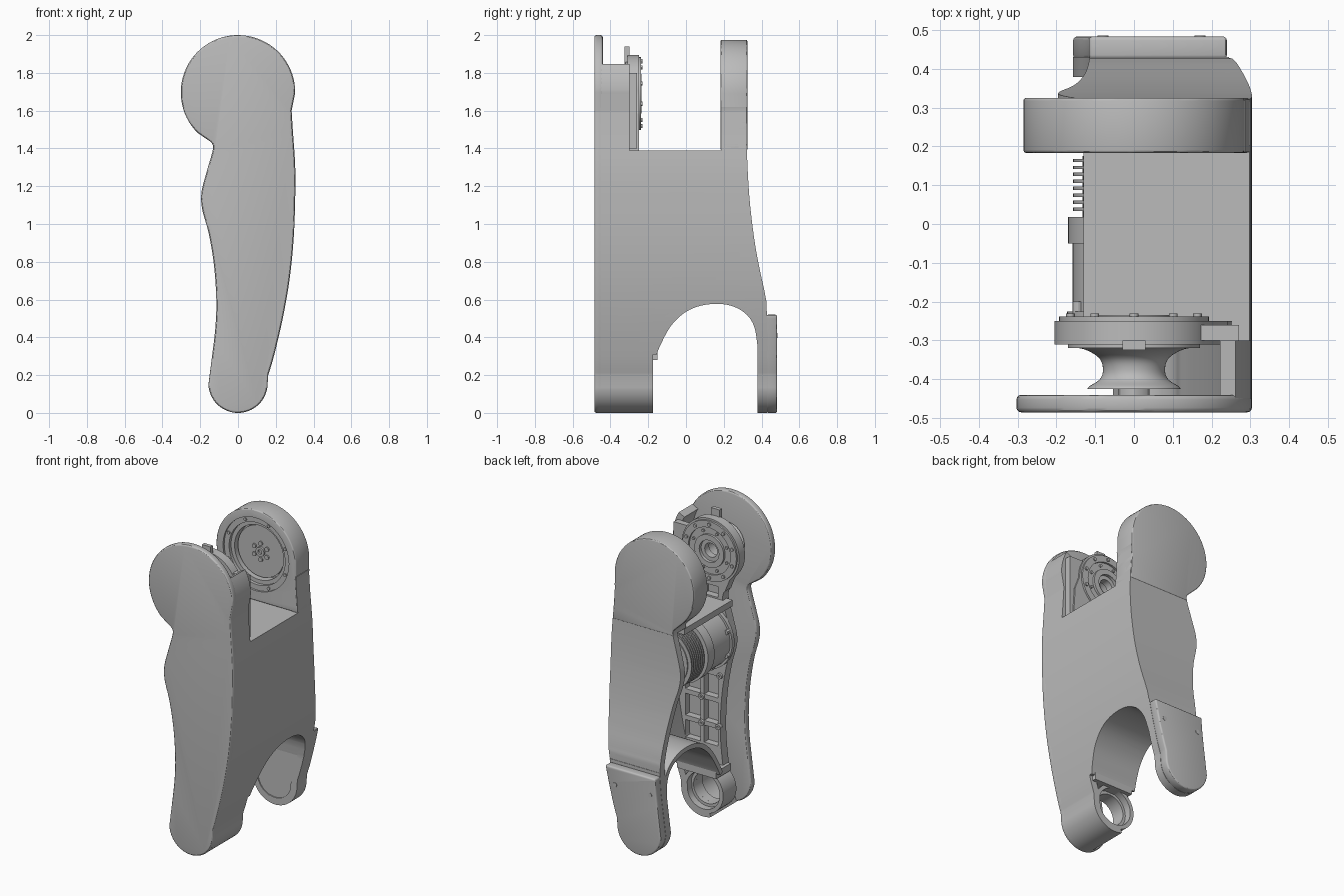
import bpy, bmesh
from math import sin, cos, radians, pi, hypot
from mathutils import Vector

if "Cube" in bpy.data.objects:
    bpy.data.objects.remove(bpy.data.objects["Cube"])

grey = bpy.data.materials.new("light_grey")
grey.use_nodes = True
grey.diffuse_color = (0.5, 0.5, 0.5, 1)
grey.node_tree.nodes["Principled BSDF"].inputs["Base Color"].default_value = grey.diffuse_color
parts = []


# ---- helpers ----
def finish(name, bm):
    bmesh.ops.recalc_face_normals(bm, faces=bm.faces)
    mesh = bpy.data.meshes.new(name)
    bm.to_mesh(mesh)
    bm.free()
    mesh.materials.append(grey)
    ob = bpy.data.objects.new(name, mesh)
    bpy.context.scene.collection.objects.link(ob)
    parts.append(ob)
    return ob


def prism(name, pts, lo, hi, axis="y"):
    bm = bmesh.new()
    place = (lambda a, b, t: (a, t, b)) if axis == "y" else (lambda a, b, t: (t, a, b))
    rings = [[bm.verts.new(place(a, b, t)) for a, b in pts] for t in (lo, hi)]
    for ring in rings:
        bm.faces.new(ring)
    for i in range(len(pts)):
        j = (i + 1) % len(pts)
        bm.faces.new((rings[0][i], rings[0][j], rings[1][j], rings[1][i]))
    return finish(name, bm)


def rect(a0, a1, b0, b1):
    return [(a0, b0), (a1, b0), (a1, b1), (a0, b1)]


def arc(cx, cz, r, start, end, n=32):
    angles = [radians(start + (end - start) * i / n) for i in range(n + 1)]
    return [(cx + r * cos(a), cz + r * sin(a)) for a in angles]


def smooth(pts, n=5):
    p = [Vector(q) for q in [pts[0]] + pts + [pts[-1]]]
    out = []
    for a, b, c, d in zip(p, p[1:], p[2:], p[3:]):
        for i in range(n):
            t = i / n
            out.append(tuple(b + (c - a) * t / 2 + (a * 2 - b * 5 + c * 4 - d) * t * t / 2
                             + (b * 3 - a - c * 3 + d) * t ** 3 / 2))
    return out + [pts[-1]]


def offset(path, d, closed=False):
    out, n = [], len(path)
    for i, (x, z) in enumerate(path):
        a = path[i - 1] if closed or i else path[0]
        b = path[(i + 1) % n] if closed or i < n - 1 else path[-1]
        tx, tz = b[0] - a[0], b[1] - a[1]
        length = hypot(tx, tz) or 1
        out.append((x - tz / length * d, z + tx / length * d))
    return out


def apply(ob, mod):
    bpy.context.view_layer.objects.active = ob
    bpy.ops.object.modifier_apply(modifier=mod.name)


def boolean(ob, tool, operation="DIFFERENCE"):
    mod = ob.modifiers.new("cut", "BOOLEAN")
    mod.operation, mod.object, mod.solver = operation, tool, "EXACT"
    apply(ob, mod)
    parts.remove(tool)
    bpy.data.objects.remove(tool)


def bevel(ob, width):
    mod = ob.modifiers.new("round", "BEVEL")
    mod.width, mod.segments, mod.angle_limit = width, 3, radians(60)
    apply(ob, mod)


def lathe(name, profile, cx, cz, n=64):
    """Spin a closed (radius, y) profile around an axis along y."""
    bm = bmesh.new()
    rings = [[bm.verts.new((cx + r * cos(2 * pi * k / n), y, cz + r * sin(2 * pi * k / n)))
              for r, y in profile] for k in range(n)]
    for k in range(n):
        a, b = rings[k], rings[(k + 1) % n]
        for i in range(len(profile)):
            j = (i + 1) % len(profile)
            bm.faces.new((a[i], a[j], b[j], b[i]))
    return finish(name, bm)


def tube(name, r0, r1, y0, y1, cx, cz):
    return lathe(name, rect(r0, r1, y0, y1), cx, cz)


def disc(name, r, y0, y1, cx, cz):
    return prism(name, arc(cx, cz, r, 0, 354, 59), y0, y1)


def bolts(name, radius, count, size, y0, y1, cx, cz):
    for i in range(count):
        a = 2 * pi * (i + 0.5) / count
        prism(f"{name}_{i + 1}", arc(cx + radius * cos(a), cz + radius * sin(a), size, 0, 330, 11), y0, y1)


# ---- shared outlines ----
LEFT = smooth([(-0.145, 1.435), (-0.132, 1.4), (-0.165, 1.28), (-0.193, 1.17), (-0.19, 1.08),
               (-0.155, 0.95), (-0.127, 0.78), (-0.115, 0.6), (-0.12, 0.45), (-0.14, 0.28)])
RIGHT = smooth([(0.16, 0.2), (0.19, 0.3), (0.237, 0.5), (0.272, 0.7), (0.293, 0.9), (0.302, 1.1),
                (0.303, 1.3), (0.29, 1.5), (0.284, 1.6)])
HEAD_Z, FOOT_Z, SPLIT = 1.69, 0.157, 1.39
BACK = smooth([(0.43, -0.1), (0.428, 0.5), (0.42, 0.62), (0.39, 0.76), (0.36, 0.93),
               (0.335, 1.15), (0.322, 1.4), (0.32, 1.62)])
ARCH = smooth([(-0.155, 0.31), (-0.135, 0.36), (-0.08, 0.46), (0.0, 0.535), (0.1, 0.572),
               (0.22, 0.572), (0.31, 0.53), (0.36, 0.46), (0.378, 0.36)])


def outline(r=0.303, cz=1.697):
    return arc(0, cz, r, 0, 225, 48) + LEFT + arc(0, FOOT_Z, 0.157, 183, 352) + RIGHT


# ---- outer shell ----
front_plate = prism("front_plate", outline(), -0.485, -0.44)
bevel(front_plate, 0.012)

strip = arc(0, FOOT_Z, 0.157, 250, 352) + RIGHT + arc(0, 1.697, 0.302, 0, 30, 10)
side_wall = prism("side_wall", strip + offset(strip, 0.045)[::-1], -0.46, 0.5)
side_shape = [(-0.47, -0.1), (-0.175, -0.1), (-0.175, 0.31)] + ARCH + [(0.378, -0.1)] + BACK
side_shape += [(0.185, 1.62), (0.185, SPLIT), (-0.3, SPLIT), (-0.3, 2.1), (-0.47, 2.1)]
boolean(side_wall, prism("cutter", side_shape, -1, 1, "x"), "INTERSECT")

back_plate = prism("back_plate", outline(0.285, HEAD_Z), 0.1, 0.6)
boolean(back_plate, prism("cutter", BACK + offset(BACK, 0.045)[::-1], -1, 1, "x"), "INTERSECT")

back_head = prism("back_head", outline(0.285, HEAD_Z), 0.183, 0.325)
boolean(back_head, prism("cutter", rect(-1, 1, SPLIT, 3), 0, 1), "INTERSECT")
bevel(back_head, 0.014)
boolean(back_head, disc("cutter", 0.235, 0, 0.265, 0, HEAD_Z))

back_leg = prism("back_leg", outline(), 0.378, 0.43)
boolean(back_leg, prism("cutter", rect(-1, 1, -1, 0.54), 0, 1), "INTERSECT")
boolean(back_leg, disc("cutter", 0.125, 0, 0.42, 0, FOOT_Z + 0.01))

foot_cover = prism("foot_cover", outline(), 0.425, 0.483)
boolean(foot_cover, prism("cutter", rect(-1, 1, -1, 0.52), 0, 1), "INTERSECT")
bevel(foot_cover, 0.016)
for x in (-0.08, 0.17):
    disc("cover_screw", 0.014, 0.47, 0.485, x, 0.41)

prism("saddle_floor", rect(-0.13, 0.28, 1.35, SPLIT), -0.29, 0.2)
arch_tunnel = prism("arch_tunnel", ARCH + offset(ARCH, 0.03)[::-1], -0.5, 0.5, "x")
boolean(arch_tunnel, prism("cutter", outline(), -1, 1), "INTERSECT")

# ---- output face in the back head ----
tube("head_flange", 0.2, 0.236, 0.195, 0.265, 0, HEAD_Z)
bolts("flange_bolt", 0.218, 8, 0.01, 0.188, 0.2, 0, HEAD_Z)
tube("head_step", 0.175, 0.2, 0.215, 0.265, 0, HEAD_Z)
disc("head_disc", 0.165, 0.235, 0.27, 0, HEAD_Z)
tube("head_hub", 0.014, 0.03, 0.222, 0.24, 0, HEAD_Z)
bolts("hub_bolt", 0.052, 6, 0.014, 0.226, 0.24, 0, HEAD_Z)

# ---- ribbed inner frame ----
frame = prism("inner_frame", offset(outline(0.25, HEAD_Z), 0.045, True), -0.31, -0.25)
for z0, z1 in ((0.44, 0.55), (0.58, 0.72), (0.75, 0.89), (1.4, 1.47)):
    for x0, x1 in ((-0.055, 0.045), (0.07, 0.18)):
        boolean(frame, prism("cutter", rect(x0, x1, z0, z1), -0.295, 0))
boolean(frame, disc("cutter", 0.1, -1, 0, 0, FOOT_Z + 0.01))
boolean(frame, disc("cutter", 0.07, -1, 0, 0, HEAD_Z))
prism("frame_bracket", rect(0.15, 0.27, 1.4, 1.8), -0.3, -0.26)
prism("frame_tab", rect(-0.03, 0.03, 1.84, 1.94), -0.325, -0.3)
for x, z in ((-0.06, 0.57), (0.06, 0.735), (-0.07, 0.9), (0.19, 0.9), (0.06, 0.565)):
    tube("frame_boss", 0.006, 0.018, -0.26, -0.235, x, z)

# ---- front head hub with waisted spool ----
waist = smooth([(0.12, -0.425), (0.115, -0.418), (0.088, -0.4), (0.08, -0.375), (0.09, -0.345),
                (0.13, -0.322), (0.17, -0.32)], 4)
lathe("hub_spool", [(0.06, -0.425)] + waist + [(0.17, -0.298), (0.06, -0.298)], 0, HEAD_Z)
tube("hub_ring", 0.15, 0.193, -0.262, -0.238, 0, HEAD_Z)
tube("hub_inner_ring", 0.07, 0.105, -0.3, -0.235, 0, HEAD_Z)
tube("hub_lip", 0.045, 0.075, -0.3, -0.255, 0, HEAD_Z)
bolts("ring_bolt", 0.172, 10, 0.011, -0.24, -0.23, 0, HEAD_Z)
bolts("inner_bolt", 0.128, 8, 0.009, -0.252, -0.24, 0, HEAD_Z)
prism("hub_plug", arc(0.0, HEAD_Z, 0.04, 0, 330, 11), -0.45, -0.4)

# ---- front foot bearing ring ----
tube("foot_ring", 0.118, 0.143, -0.31, -0.175, 0, FOOT_Z + 0.01)
tube("foot_ring_step", 0.1, 0.12, -0.31, -0.22, 0, FOOT_Z + 0.01)
prism("ring_bridge", rect(-0.11, 0.17, 0.28, 0.325), -0.3, -0.15)

# ---- motor with cooling fins ----
MX, MZ = 0.04, 1.14
disc("motor_body", 0.198, -0.25, 0.0, MX, MZ)
disc("motor_collar", 0.21, -0.05, 0.018, MX, MZ)
disc("motor_flange", 0.212, -0.25, -0.225, MX, MZ)
disc("motor_core", 0.172, 0.0, 0.175, MX, MZ)
for i in range(8):
    disc(f"cooling_fin_{i + 1}", 0.197, 0.034 + i * 0.018, 0.042 + i * 0.018, MX, MZ)
bolts("motor_bolt", 0.2, 8, 0.014, -0.23, -0.2, MX, MZ)

# ---- shading ----
bpy.ops.object.select_all(action="DESELECT")
for ob in parts:
    ob.select_set(True)
bpy.context.view_layer.objects.active = parts[0]
bpy.ops.object.shade_smooth_by_angle(angle=radians(30))
